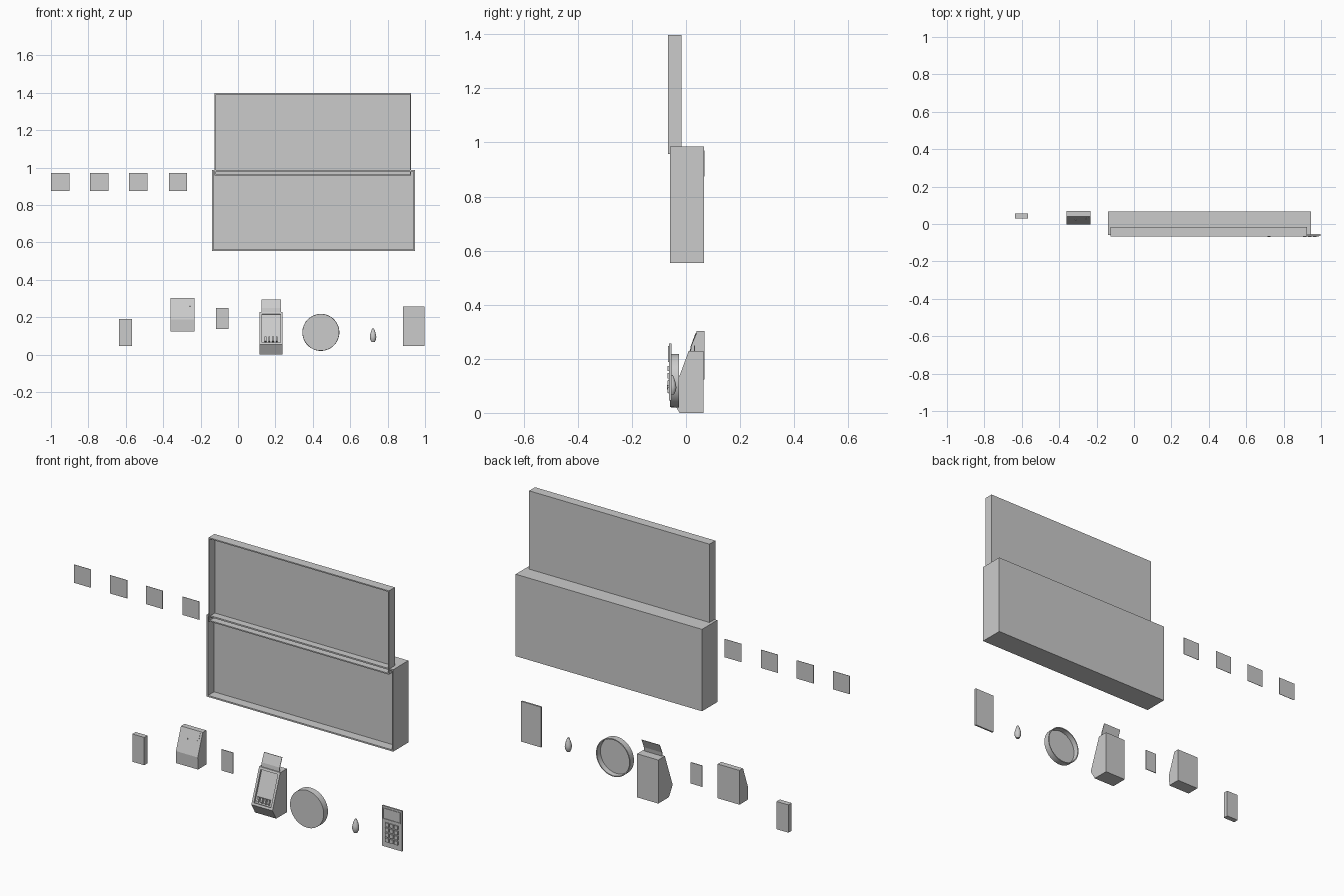
import bpy, bmesh, math
from mathutils import Vector

if "Cube" in bpy.data.objects:
    bpy.data.objects.remove(bpy.data.objects["Cube"])


def finish(name, bm):
    bmesh.ops.recalc_face_normals(bm, faces=bm.faces)
    me = bpy.data.meshes.new(name)
    bm.to_mesh(me)
    bm.free()
    ob = bpy.data.objects.new(name, me)
    bpy.context.collection.objects.link(ob)
    return ob


def recess(bm, face, wall, depth):
    # Inset a face and push it inwards as a pocket
    n = face.normal.copy()
    bmesh.ops.inset_region(bm, faces=[face], thickness=wall)
    new = bmesh.ops.extrude_discrete_faces(bm, faces=[face])["faces"]
    bmesh.ops.translate(bm, verts=new[0].verts, vec=-n * depth)


def box(name, x, y, z, wall=0, depth=0, tilt=0):
    c = Vector([(a + b) / 2 for a, b in (x, y, z)])
    bm = bmesh.new()
    bmesh.ops.create_cube(bm, size=1)
    bmesh.ops.scale(bm, vec=[b - a for a, b in (x, y, z)], verts=bm.verts)
    bm.normal_update()
    if wall:
        recess(bm, min(bm.faces, key=lambda f: f.normal.y), wall, depth)
    ob = finish(name, bm)
    ob.location = c
    ob.rotation_euler.x = tilt
    return ob


def prism(name, profile, x0, x1, pocket=None):
    # Extrude a (y, z) side profile along x
    bm = bmesh.new()
    f = bm.faces.new([bm.verts.new((x0, y, z)) for y, z in profile])
    ext = bmesh.ops.extrude_face_region(bm, geom=[f])["geom"]
    bmesh.ops.translate(bm, verts=[v for v in ext if isinstance(v, bmesh.types.BMVert)],
                        vec=(x1 - x0, 0, 0))
    bmesh.ops.recalc_face_normals(bm, faces=bm.faces)
    bm.normal_update()
    if pocket:
        slope = next(f for f in bm.faces if f.normal.y < -.3 and f.normal.z > .1)
        recess(bm, slope, *pocket)
    return finish(name, bm)


def lathe(name, profile, loc, sides, axis_y=False):
    # Spin an (r, h) profile about z, optionally laid along y
    bm = bmesh.new()
    rings = [[bm.verts.new((r * math.cos(2 * math.pi * i / sides),
                            r * math.sin(2 * math.pi * i / sides), h))
              for i in range(sides)] for r, h in profile]
    for a, b in zip(rings, rings[1:]):
        for i in range(sides):
            j = (i + 1) % sides
            bm.faces.new((a[i], a[j], b[j], b[i]))
    bm.faces.new(rings[0])
    bm.faces.new(rings[-1])
    ob = finish(name, bm)
    ob.location = loc
    if axis_y:
        ob.rotation_euler.x = -math.pi / 2
    for p in ob.data.polygons:
        p.use_smooth = True
    bpy.ops.object.select_all(action='DESELECT')
    bpy.context.view_layer.objects.active = ob
    ob.select_set(True)
    bpy.ops.object.shade_smooth_by_angle(angle=math.radians(35))
    return ob


# Two large open-fronted trays
box("upper_tray", (-.125, .925), (-.066, -.017), (.957, 1.398), .009, .043)
box("lower_tray", (-.14, .945), (-.06, .067), (.555, .986), .011, .05)

# Row of square notes
for i, x in enumerate((-1, -.79, -.583, -.37)):
    box(f"square_note_{i + 1}", (x, x + .098), (.066, .068), (.875, .971))

# Small block and thin card
box("small_block", (-.636, -.567), (.03, .057), (.045, .191))
box("thin_card", (-.117, -.05), (.029, .033), (.138, .249))

# Sloped dispenser with small details on its face
prism("sloped_dispenser", [(0, .123), (.069, .123), (.069, .303), (.04, .303), (-.002, .187)],
      -.36, -.233)
lean = -math.atan2(.042, .116)
for i, (dx, z, h) in enumerate(((.045, .255, .008), (.1, .262, .008), (.108, .28, .03))):
    y = -.002 + (z - .187) * .042 / .116
    box(f"dispenser_button_{i + 1}", (-.36 + dx, -.353 + dx), (y - .002, y + .002),
        (z - h / 2, z + h / 2), tilt=lean)

# Payment terminal with pocketed slope, ridges and a paper slip
prism("terminal_body", [(-.024, 0), (.065, 0), (.065, .229), (.01, .229), (-.055, .053)],
      .116, .239, (.017, .01))
for i in range(4):
    x = .142 + .02 * i
    box(f"terminal_ridge_{i + 1}", (x, x + .01), (-.046, -.034), (.07, .095),
        tilt=-math.atan2(.065, .176))
prism("paper_slip", [(.014, .22), (.017, .22), (.022, .25), (.041, .296), (.038, .296), (.018, .25)],
      .125, .23)

# Round dish, hollow at the back
lathe("round_dish", [(.098, 0), (.099, .034), (.094, .034), (.093, .006)],
      (.443, -.06, .119), 48, True)

# Pear-shaped bulb
lathe("pear_bulb", [(.004, .14), (.008, .131), (.012, .12), (.016, .105),
                    (.0175, .093), (.015, .08), (.009, .068)], (.722, -.053, 0), 16)

# Calculator with sunken screen and raised keys
box("calculator_body", (.882, .998), (-.063, -.054), (.045, .257))
for n, x, z in (("left", (.886, .89), (.188, .247)), ("right", (.986, .99), (.188, .247)),
                ("top", (.886, .99), (.243, .247)), ("bottom", (.886, .99), (.188, .192))):
    box(f"screen_frame_{n}", x, (-.066, -.06), z)
for r in range(4):
    for c in range(3):
        x, z = .903 + .027 * c, .073 + .027 * r
        box(f"calculator_key_{r * 3 + c + 1}", (x, x + .02), (-.069, -.06), (z, z + .02))
